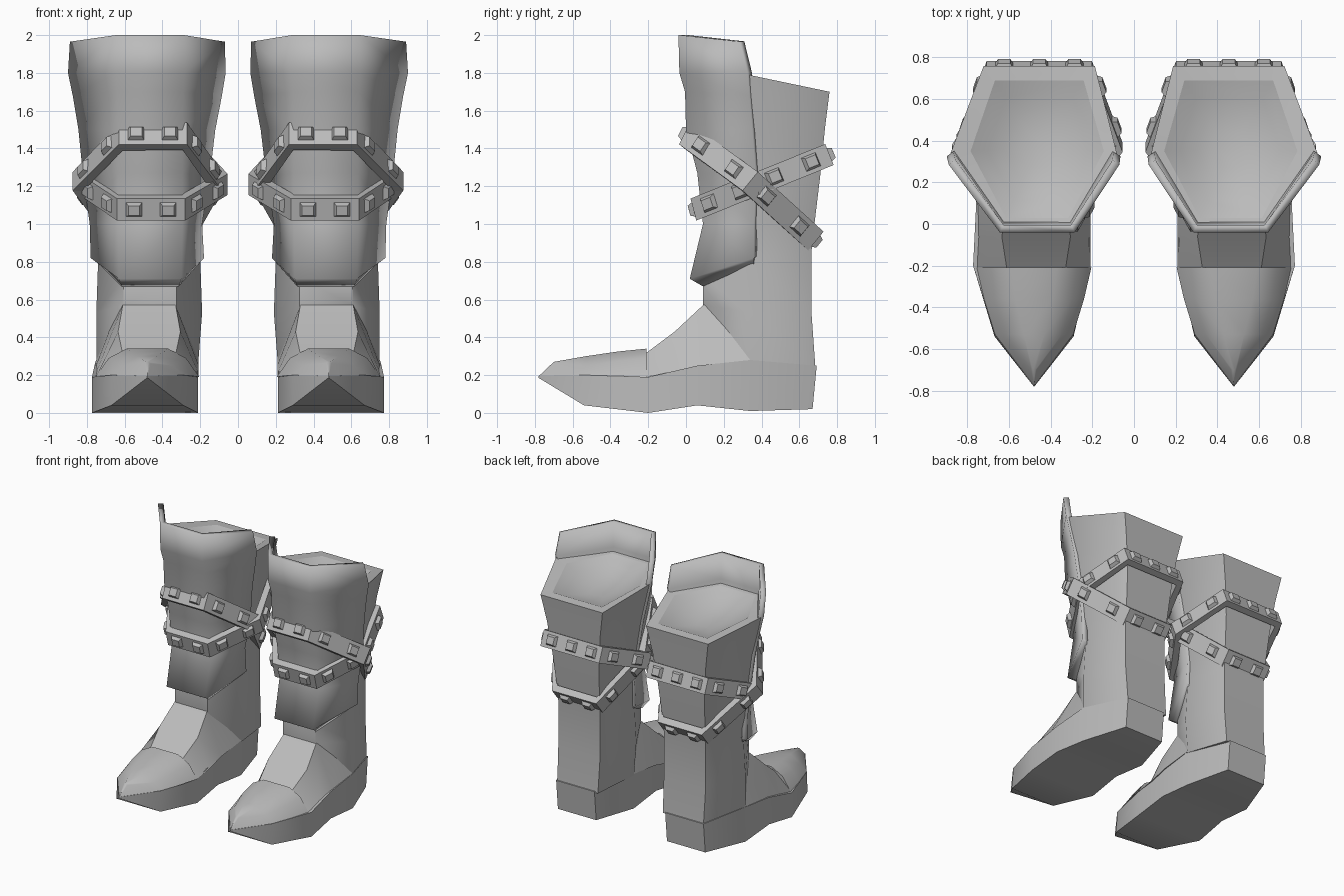
import bpy, bmesh, math
from mathutils import Vector

if "Cube" in bpy.data.objects:
    bpy.data.objects.remove(bpy.data.objects["Cube"])

CX = 0.48  # centre line of one boot
grey = bpy.data.materials.new("grey leather")
grey.diffuse_color = (0.5, 0.5, 0.5, 1)
grey.use_nodes = True
grey.node_tree.nodes["Principled BSDF"].inputs["Base Color"].default_value = grey.diffuse_color


def finish(name, bm, smooth=30, thickness=0):
    """Turn a bmesh into a part, mirrored for the other boot."""
    bmesh.ops.remove_doubles(bm, verts=bm.verts, dist=0.0005)
    if not thickness:
        bmesh.ops.recalc_face_normals(bm, faces=bm.faces)
    me = bpy.data.meshes.new(name)
    bm.to_mesh(me)
    bm.free()
    ob = bpy.data.objects.new(name, me)
    bpy.context.collection.objects.link(ob)
    me.materials.append(grey)
    bpy.ops.object.select_all(action='DESELECT')
    ob.select_set(True)
    bpy.context.view_layer.objects.active = ob
    if smooth:
        bpy.ops.object.shade_smooth_by_angle(angle=math.radians(smooth))
    if thickness:
        mod = ob.modifiers.new("thickness", 'SOLIDIFY')
        mod.thickness = thickness
        mod.offset = -1
    ob.modifiers.new("pair", 'MIRROR').use_axis = (True, False, False)
    return ob


def loft(bm, rings, closed=True, cap_start=False, cap_end=False):
    rows = [[bm.verts.new(p) for p in r] for r in rings]
    n = len(rows[0])
    for a, b in zip(rows, rows[1:]):
        for i in range(n if closed else n - 1):
            j = (i + 1) % n
            bm.faces.new((a[i], a[j], b[j], b[i]))
    if cap_start:
        bm.faces.new(rows[0])
    if cap_end:
        bm.faces.new(rows[-1])
    return rows


def hexagon(back, side, front, cb=.455, cf=.465):
    """back/front = (y, z, half width), side = (y, z, inner x, outer x), centres cb/cf"""
    yb, zb, wb = back
    ys, zs, xi, xo = side
    yf, zf, wf = front
    return [Vector(p) for p in ((cb - wb, yb, zb), (cb + wb, yb, zb), (xo, ys, zs),
                                (cf + wf, yf, zf), (cf - wf, yf, zf), (xi, ys, zs))]


# Leg shaft with a flat rim
shaft = [
    hexagon((.685, .24, .175), (.34, .27, .21, .75), (.14, .27, .13)),
    hexagon((.665, .52, .18), (.34, .53, .19, .75), (.09, .57, .14)),
    hexagon((.665, .86, .18), (.35, .82, .20, .74), (.09, .72, .14)),
    hexagon((.68, 1.0, .185), (.36, 1.0, .205, .77), (.13, 1.0, .14)),
    hexagon((.71, 1.25, .20), (.37, 1.25, .165, .805), (.10, 1.25, .15)),
    hexagon((.735, 1.5, .23), (.35, 1.5, .135, .83), (.04, 1.5, .16)),
    hexagon((.76, 1.70, .267), (.33, 1.79, .08, .885), (.0, 1.78, .17)),
]
rim = hexagon((.69, 1.705, .213), (.35, 1.77, .145, .785), (.03, 1.77, .15))
bm = bmesh.new()
loft(bm, shaft + [rim], cap_start=True)
finish("leg_shaft", bm, smooth=58)

# Shallow smooth hollow inside the rim
mid = sum(rim, Vector()) / 6
bm = bmesh.new()
loft(bm, [[mid.lerp(p, t) - Vector((0, 0, .10 * (1 - t * t))) for p in rim]
          for t in (1, .75, .5, .25)], cap_end=True)
hollow = finish("top_hollow", bm, smooth=60)
if hollow.data.polygons[-1].normal.z < 0:
    hollow.data.flip_normals()

# Tall shin guard wrapped round the front, with a turned-in lower lip
guard = [  # side y, z, inner x, outer x, front y, z, half width
    (.285, 1.965, .07, .89, -.04, 2.0, .18),
    (.325, 1.80, .065, .90, -.035, 1.80, .18),
    (.335, 1.68, .085, .875, -.005, 1.70, .175),
    (.35, 1.5, .12, .845, .0, 1.5, .17),
    (.37, 1.25, .15, .82, .06, 1.27, .17),
    (.36, 1.0, .19, .785, .09, 1.0, .17),
    (.36, .82, .18, .78, .02, .71, .165),
    (.36, .79, .21, .74, .09, .67, .15),
]
bm = bmesh.new()
GX = .465
loft(bm, [[(xi, ys, zs), (GX - w, yf, zf), (GX + w, yf, zf), (xo, ys, zs)]
          for ys, zs, xi, xo, yf, zf, w in guard], closed=False)
bmesh.ops.reverse_faces(bm, faces=bm.faces)
ob = finish("shin_guard", bm, smooth=70, thickness=0.04)
# make sure the guard faces outward, so it thickens inward
if ob.data.polygons[1].normal.y > 0:
    ob.data.flip_normals()

# Pointed sole: centre x, top y, bottom y, half width, top z, bottom z
sole = [(.48, -.78, -.78, .002, .195, .185), (.48, -.53, -.54, .19, .20, .04),
        (.492, -.2, -.2, .281, .19, .0), (.488, .06, .06, .272, .25, .04),
        (.482, .34, .34, .27, .28, .01), (.47, .692, .67, .165, .25, .02)]
bm = bmesh.new()
loft(bm, [[(c - w, yt, t), (c + w, yt, t), (c + w, yb, b), (c - w, yb, b)]
          for c, yt, yb, w, t, b in sole], cap_start=True, cap_end=True)
finish("sole", bm, smooth=45)

# Instep: y, edge half width, edge z, top half width, top z
instep = [(.34, .27, .28, .14, .62), (.09, .272, .25, .14, .57),
          (-.06, .272, .21, .165, .43), (-.22, .272, .19, .14, .31)]
bm = bmesh.new()
loft(bm, [[(CX - w, y, z), (CX - tw - .01, y, tz), (CX + tw - .01, y, tz), (CX + w, y, z)]
          for y, w, z, tw, tz in instep], cap_start=True, cap_end=True)
finish("instep", bm, smooth=20)

# Toe cap: y, edge half width, edge z, shoulder half width, shoulder z, top half width, top z
toe = [(-.21, .275, .19, .205, .29, .11, .34), (-.36, .24, .195, .185, .275, .09, .325),
       (-.53, .188, .20, .135, .25, .05, .30), (-.70, .06, .195, .014, .262, .006, .27),
       (-.78, .002, .19, .0015, .192, .001, .194)]
bm = bmesh.new()
loft(bm, [[(CX - w, y, z), (CX - sw, y, sz), (CX - tw, y, tz),
           (CX + tw, y, tz), (CX + sw, y, sz), (CX + w, y, z)]
          for y, w, z, sw, sz, tw, tz in toe], cap_start=True, cap_end=True)
finish("toe_cap", bm, smooth=40)


def strap(name, path, half, studs):
    """Tilted belt along a hexagon, with pyramid studs on every segment."""
    mid = sum(path, Vector()) / 6
    slope = (path[0] - path[3])
    tilt = Vector((0, -slope.z, slope.y)).normalized()
    # the band stands a little more upright across the front
    steep = (tilt + Vector((0, 0, .5))).normalized()
    ups = [tilt, tilt, tilt, steep, steep, tilt]

    def ring(grow, side):
        return [p + (p - mid).normalized() * grow + u * (half * side)
                for p, u in zip(path, ups)]
    bm = bmesh.new()
    loft(bm, [ring(-.03, -1), ring(.025, -1), ring(.025, 1), ring(-.03, 1), ring(-.03, -1)])
    finish(name, bm, smooth=0)
    outer = ring(.025, 0)
    bm = bmesh.new()
    for i in range(6):
        j = (i + 1) % 6
        a, b = outer[i], outer[j]
        up = (ups[i] + ups[j]).normalized()
        along = (b - a).normalized()
        out = along.cross(up).normalized()
        if out.dot((a + b) / 2 - mid) < 0:
            out = -out
        for k in range(studs[i]):
            c = a.lerp(b, (k + .5) / studs[i])
            loft(bm, [[c + out * h + along * (sx * r) + up * (sy * r * .9)
                       for sx, sy in ((-1, -1), (1, -1), (1, 1), (-1, 1))]
                      for h, r in ((-.005, .045), (.024, .03))], cap_end=True)
    finish(name + "_studs", bm, smooth=0)


# Two crossed straps
strap("falling_strap", hexagon((.67, .925, .18), (.34, 1.225, .11, .85), (.01, 1.465, .17), cf=.45),
      .064, (2, 2, 2, 2, 2, 2))
strap("rising_strap", hexagon((.74, 1.36, .24), (.37, 1.21, .08, .815), (.06, 1.085, .17), cf=.46),
      .06, (3, 2, 2, 2, 2, 2))
